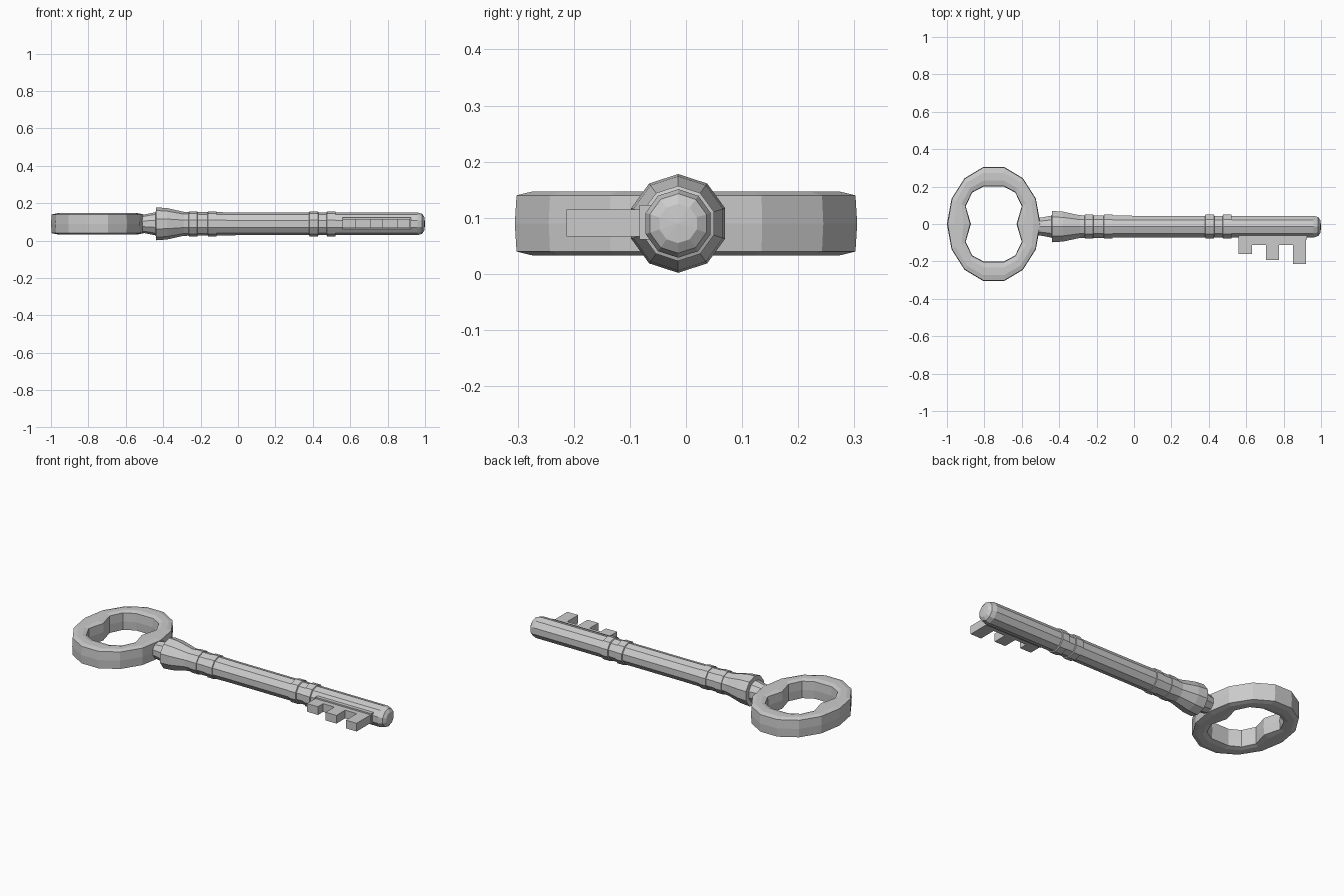
import bpy, bmesh
from math import sin, cos, pi

if "Cube" in bpy.data.objects:
    bpy.data.objects.remove(bpy.data.objects["Cube"])

AXIS_Y, AXIS_Z = -0.014, 0.09


def finish(bm, name):
    bmesh.ops.recalc_face_normals(bm, faces=bm.faces)
    me = bpy.data.meshes.new(name)
    bm.to_mesh(me)
    bm.free()
    ob = bpy.data.objects.new(name, me)
    bpy.context.collection.objects.link(ob)
    return ob


def bridge(bm, a, b):
    n = len(a)
    for i in range(n):
        bm.faces.new((a[i], a[(i + 1) % n], b[(i + 1) % n], b[i]))


def lathe_x(name, profile, sides=10):
    """Revolve (x, radius) stations about the key axis, corner pointing up."""
    bm = bmesh.new()
    rings = []
    for x, r in profile:
        rings.append([bm.verts.new((x, AXIS_Y + r * sin(2 * pi * k / sides),
                                    AXIS_Z + r * cos(2 * pi * k / sides)))
                      for k in range(sides)])
    for a, b in zip(rings, rings[1:]):
        bridge(bm, a, b)
    for ring, x in ((rings[0], profile[0][0]), (rings[-1], profile[-1][0] + 0.003)):
        c = bm.verts.new((x, AXIS_Y, AXIS_Z))
        for k in range(sides):
            bm.faces.new((ring[k], ring[(k + 1) % sides], c))
    return finish(bm, name)


def box(name, x0, x1, y0, y1, z0, z1):
    return prism(name, [(x0, y0), (x1, y0), (x1, y1), (x0, y1)], z0, z1)


def prism(name, pts, z0, z1):
    bm = bmesh.new()
    lo = [bm.verts.new((x, y, z0)) for x, y in pts]
    hi = [bm.verts.new((x, y, z1)) for x, y in pts]
    bridge(bm, lo, hi)
    bm.faces.new(lo)
    bm.faces.new(hi)
    return finish(bm, name)


# bow: 14-sided oval ring with slightly domed faces and pinched inner sides
N = 14
outer = [(0.25 * cos(2 * pi * k / N), 0.313 * sin(2 * pi * k / N)) for k in range(N)]
quarter = [(0.122, 0.0), (0.15, 0.095), (0.115, 0.168), (0.055, 0.2)]
inner = (quarter + [(-x, y) for x, y in quarter[::-1]]
         + [(x * s, -y) for s, q in ((-1, quarter[1:]), (1, quarter[:0:-1])) for x, y in q])
# (blend from outer to inner outline, height above the mid plane)
section = [(0.0, 0.0), (0.03, 0.05), (0.3, 0.057), (0.7, 0.057), (0.97, 0.05), (1.0, 0.0),
           (0.97, -0.05), (0.7, -0.057), (0.3, -0.057), (0.03, -0.05)]
bm = bmesh.new()
loops = [[bm.verts.new((-0.75 + o[0] + t * (i[0] - o[0]), o[1] + t * (i[1] - o[1]), AXIS_Z + h))
          for o, i in zip(outer, inner)] for t, h in section]
for j in range(len(loops)):
    bridge(bm, loops[j], loops[(j + 1) % len(loops)])
finish(bm, "bow")

# shaft: neck, flared collar, long stem and rounded tip
lathe_x("shaft", [(-0.56, 0.045), (-0.5, 0.05), (-0.44, 0.062), (-0.438, 0.088), (-0.38, 0.084),
                  (-0.29, 0.064), (0.0, 0.061), (0.96, 0.061), (0.985, 0.053), (0.997, 0.035)])

# two pairs of decorative rings
for n, x in enumerate((-0.24, -0.138, 0.405, 0.498)):
    lathe_x(f"shaft_ring_{n + 1}", [(x - 0.025, 0.06), (x - 0.022, 0.067),
                                    (x + 0.022, 0.067), (x + 0.025, 0.06)])

# bit: mounting strip plus a comb with three teeth of growing length
box("bit_base", 0.56, 0.925, -0.083, -0.03, 0.061, 0.123)
comb = [(0.56, -0.03)]
ROOT = -0.112
for x0, x1, y in ((0.56, 0.632, -0.16), (0.705, 0.775, -0.193), (0.85, 0.92, -0.213)):
    if x0 > 0.56:
        comb.append((x0, ROOT))
    comb += [(x0, y), (x1, y)]
    if x1 < 0.9:
        comb.append((x1, ROOT))
comb.append((0.92, -0.03))
prism("bit_teeth", comb, 0.067, 0.115)
